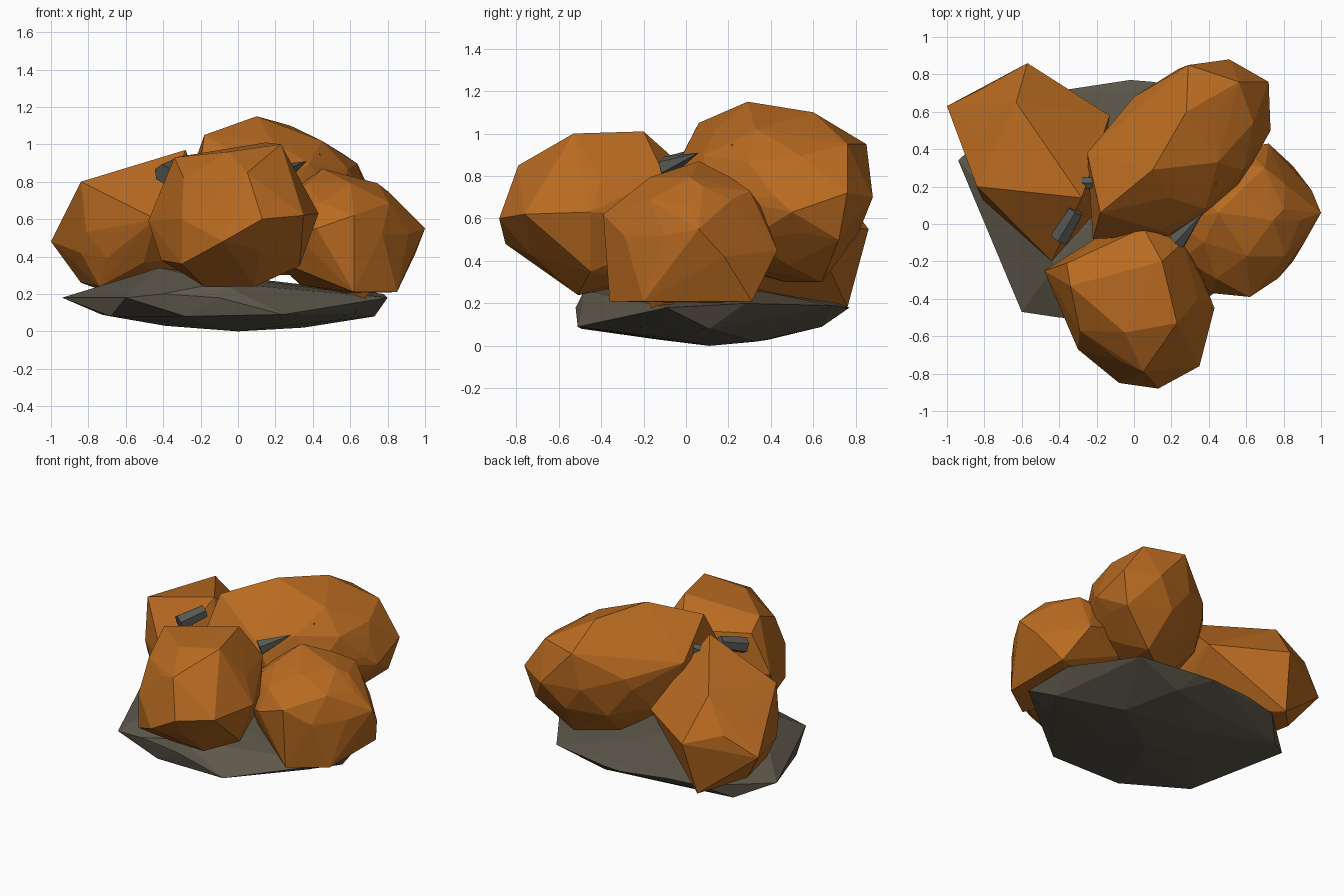
import bpy, bmesh
from math import radians
from mathutils import Vector, Matrix


def material(name, rgb):
    m = bpy.data.materials.new(name)
    m.diffuse_color = (*rgb, 1)
    return m


ORANGE = material("orange ore", (0.48, 0.145, 0.015))
STONE = material("grey brown stone", (0.110, 0.096, 0.070))
SLATE = material("slate shard", (0.095, 0.10, 0.09))


def finish(bm, name, mat):
    bmesh.ops.recalc_face_normals(bm, faces=bm.faces)
    me = bpy.data.meshes.new(name)
    bm.to_mesh(me)
    bm.free()
    me.materials.append(mat)
    ob = bpy.data.objects.new(name, me)
    bpy.context.collection.objects.link(ob)


def boulder(name, mat, centre, radii, turn, corners):
    """Faceted ellipsoid core wrapped, together with its jutting corners, in a hull."""
    bm = bmesh.new()
    bmesh.ops.create_icosphere(
        bm, subdivisions=2, radius=1,
        matrix=Matrix.Translation(centre) @ Matrix.Rotation(radians(turn), 4, 'Z')
        @ Matrix.Diagonal((*radii, 1)))
    points = [v.co.copy() for v in bm.verts] + [Vector(c) for c in corners]
    bm.clear()
    bmesh.ops.convex_hull(bm, input=[bm.verts.new(p) for p in points])
    loose = [v for v in bm.verts if not v.link_faces]
    bmesh.ops.delete(bm, geom=loose, context='VERTS')
    finish(bm, name, mat)


def spike(name, mat, start, tip, r1, r2, sides=6):
    """Tapered spike from start to tip."""
    a, b = Vector(start), Vector(tip)
    d = b - a
    bm = bmesh.new()
    rot = d.to_track_quat('Z', 'Y').to_matrix().to_4x4()
    bmesh.ops.create_cone(bm, cap_ends=True, segments=sides, radius1=r1, radius2=r2,
                          depth=d.length, matrix=Matrix.Translation((a + b) / 2) @ rot)
    finish(bm, name, mat)


# Flat stone slab underneath
boulder("base_stone", STONE, (-0.04, 0.13, 0.14), (0.66, 0.52, 0.13), 0, [
    (-0.94, 0.34, 0.18), (-0.60, -0.47, 0.18), (-0.68, -0.25, 0.08), (-0.28, -0.49, 0.08),
    (-0.40, -0.50, 0.20), (-0.35, 0.72, 0.20), (-0.02, 0.77, 0.18), (0.10, 0.76, 0.18),
    (0.52, 0.69, 0.19), (0.78, 0.28, 0.20), (0.80, -0.09, 0.18), (0.73, 0.11, 0.08),
    (0, 0.11, 0), (0.35, 0.33, 0.02), (0.18, 0.64, 0.09), (-0.73, 0.52, 0.09),
    (-0.58, 0.67, 0.19), (0.61, -0.12, 0.10), (0.24, -0.51, 0.09), (-0.10, -0.52, 0.18),
    (-0.42, -0.22, 0.34), (-0.1, -0.48, 0.26)])

# Front lump
boulder("front_lump", ORANGE, (0.02, -0.40, 0.62), (0.36, 0.41, 0.36), 0, [
    (-0.08, -0.85, 0.48), (0.13, -0.88, 0.60), (0.35, -0.76, 0.62), (0.43, -0.45, 0.63),
    (-0.30, -0.67, 0.60), (-0.30, -0.67, 0.36), (-0.29, -0.57, 0.82), (-0.48, -0.25, 0.59),
    (0.15, -0.20, 1.01), (0.23, -0.53, 1.00), (-0.05, -0.58, 0.96), (-0.34, -0.33, 0.93),
    (-0.36, -0.21, 0.86), (0.09, -0.51, 0.24), (-0.18, -0.50, 0.24), (0.33, -0.45, 0.35),
    (-0.41, -0.38, 0.38), (0.05, -0.79, 0.85), (0.26, -0.10, 0.80), (0.05, -0.02, 0.85)])

# Tall back right lump
boulder("back_right_lump", ORANGE, (0.25, 0.39, 0.70), (0.54, 0.375, 0.375), 48, [
    (0.10, 0.29, 1.15), (-0.18, 0.06, 1.05), (0.28, 0.60, 1.10), (0.29, 0.85, 0.95),
    (0.56, 0.76, 0.95), (0.51, 0.88, 0.70), (0.72, 0.76, 0.72), (0.73, 0.50, 0.63),
    (0.67, 0.50, 0.80), (-0.25, 0.38, 0.85), (0.00, 0.68, 0.78), (-0.22, -0.08, 0.78),
    (0.20, -0.06, 0.80), (0.45, 0.64, 1.01), (0.66, 0.72, 0.50), (0.42, 0.64, 0.30),
    (0.18, 0.47, 0.30)])

# Right lump
boulder("right_lump", ORANGE, (0.54, 0.02, 0.52), (0.39, 0.385, 0.32), 0, [
    (1.00, 0.06, 0.55), (0.80, 0.08, 0.75), (0.45, 0.06, 0.87), (0.62, -0.39, 0.62),
    (0.85, -0.20, 0.21), (0.62, -0.36, 0.21), (0.72, 0.43, 0.45), (0.85, 0.31, 0.21),
    (0.95, 0.18, 0.42), (0.42, -0.37, 0.55), (0.78, -0.28, 0.5), (0.70, 0.30, 0.73)])
spike("lower_point", ORANGE, (0.64, -0.12, 0.30), (0.63, -0.11, 0.10), 0.16, 0.0, 4)

# Left lump
boulder("left_lump", ORANGE, (-0.54, 0.32, 0.53), (0.43, 0.33, 0.31), 125, [
    (-1.00, 0.63, 0.48), (-0.80, 0.73, 0.62), (-0.63, 0.65, 0.83), (-0.59, 0.33, 0.86),
    (-0.28, 0.14, 0.97), (-0.84, 0.20, 0.80), (-0.84, 0.20, 0.42), (-0.74, 0.17, 0.24),
    (-0.84, 0.52, 0.26), (-0.62, 0.76, 0.18), (-0.57, 0.86, 0.55), (-0.13, 0.58, 0.57),
    (-0.44, -0.20, 0.60)])

# Slate shards poking out between the lumps
spike("left_shard", SLATE, (-0.40, -0.08, 0.84), (-0.31, 0.07, 0.89), 0.055, 0.045)
spike("right_shard", SLATE, (0.23, -0.09, 0.84), (0.37, 0.06, 0.91), 0.055, 0.0)
spike("buried_shard", SLATE, (-0.28, 0.22, 0.88), (0.44, 0.22, 0.94), 0.035, 0.01)
